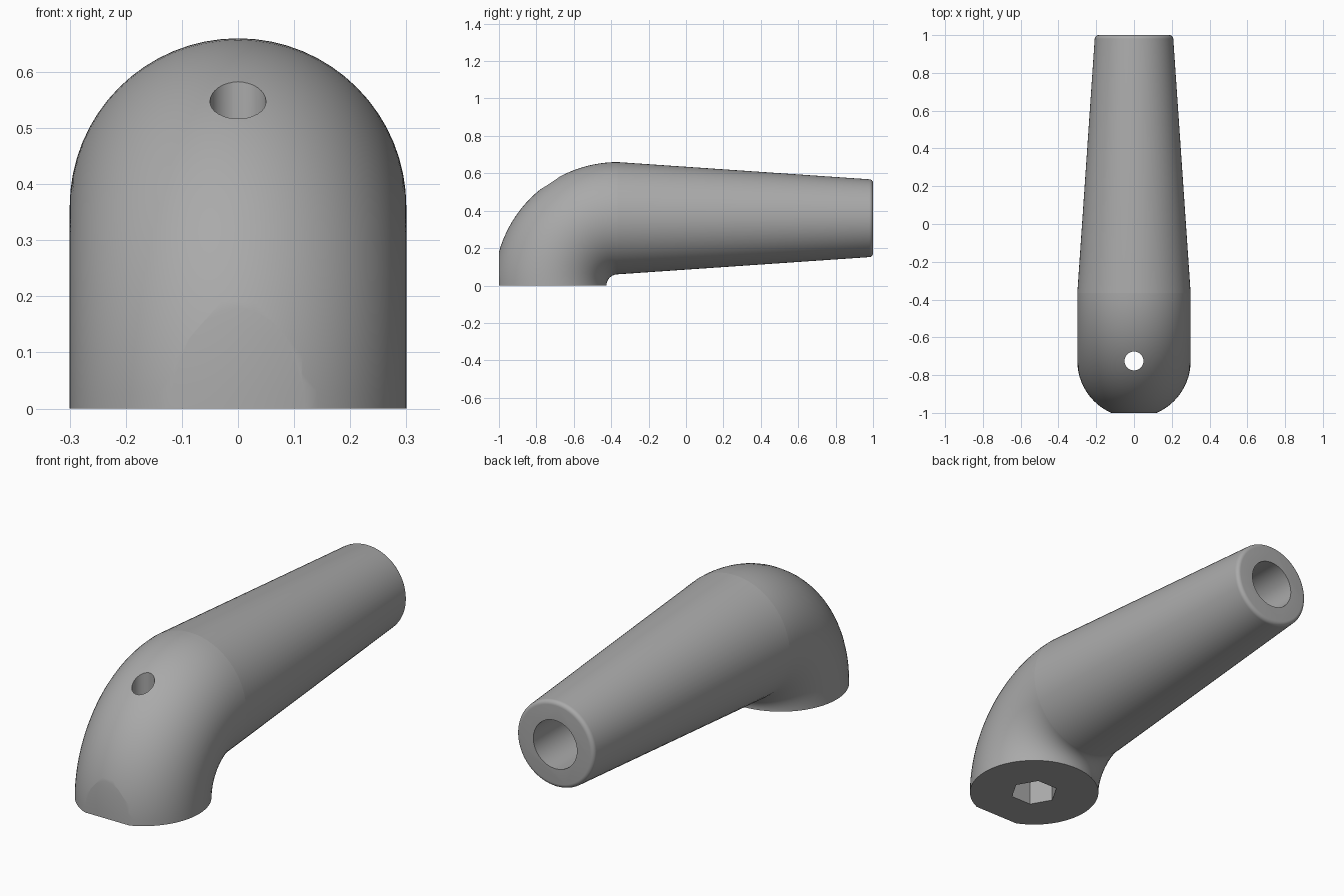
import bpy
import bmesh
from math import pi, sin, cos
from mathutils import Matrix, Vector

if "Cube" in bpy.data.objects:
    bpy.data.objects.remove(bpy.data.objects["Cube"])

SEGMENTS = 64
BEND_Y = -0.365     # centre of the bend, on the base plane
AXIS_Z = 0.36       # height of the handle axis
RADIUS = 0.3
HOLE_Y = BEND_Y - AXIS_Z

grey = bpy.data.materials.new("plain grey")
grey.use_nodes = True
color = (0.4, 0.4, 0.4, 1)
grey.diffuse_color = color
grey.node_tree.nodes["Principled BSDF"].inputs["Base Color"].default_value = color


def make_object(name, bm):
    bmesh.ops.recalc_face_normals(bm, faces=bm.faces)
    mesh = bpy.data.meshes.new(name)
    bm.to_mesh(mesh)
    bm.free()
    mesh.materials.append(grey)
    obj = bpy.data.objects.new(name, mesh)
    bpy.context.collection.objects.link(obj)
    return obj


def loft(name, rings):
    """Skin circles given as (centre, radius, outward direction in the yz plane)."""
    bm = bmesh.new()
    loops = []
    for centre, radius, out in rings:
        loop = []
        for i in range(SEGMENTS):
            a = 2 * pi * i / SEGMENTS
            offset = Vector((1, 0, 0)) * cos(a) + out * sin(a)
            loop.append(bm.verts.new(centre + offset * radius))
        loops.append(loop)
    for low, high in zip(loops, loops[1:]):
        for i in range(SEGMENTS):
            j = (i + 1) % SEGMENTS
            bm.faces.new((low[i], low[j], high[j], high[i]))
    bm.faces.new(loops[0])
    bm.faces.new(loops[-1])
    return make_object(name, bm)


def prism(name, sides, radius, start, end, matrix):
    """Cutter running along the local z axis."""
    bm = bmesh.new()
    place = matrix @ Matrix.Translation((0, 0, (start + end) / 2))
    bmesh.ops.create_cone(bm, cap_ends=True, segments=sides, radius1=radius,
                          radius2=radius, depth=end - start, matrix=place)
    return make_object(name, bm)


def cut(obj, cutter):
    cutter.hide_render = True
    mod = obj.modifiers.new("cut", 'BOOLEAN')
    mod.operation = 'DIFFERENCE'
    mod.solver = 'EXACT'
    mod.object = cutter
    bpy.context.view_layer.objects.active = obj
    bpy.ops.object.modifier_apply(modifier=mod.name)
    bpy.data.objects.remove(cutter)


# Elbow: quarter bend from the base up to the handle
bend = []
for i in range(33):
    a = pi / 2 * i / 32
    out = Vector((0, -cos(a), sin(a)))
    bend.append((Vector((0, BEND_Y, 0)) + out * AXIS_Z, RADIUS, out))
elbow = loft("elbow", bend)

# Flat on the front of the elbow
bm = bmesh.new()
bmesh.ops.create_cube(bm, size=1, matrix=Matrix.Translation((0, -1.5, 0.3)))
cut(elbow, make_object("flat_cutter", bm))

# Hexagonal socket in the base and round hole through to the top
upright = Matrix.Translation((0, HOLE_Y, 0))
cut(elbow, prism("hole_cutter", 32, 0.05, -0.1, 0.9, upright))
socket = Matrix.Translation((0, HOLE_Y, 0)) @ Matrix.Rotation(pi / 2, 4, 'Z')
hexagon = prism("socket_cutter", 6, 0.11, -0.1, 0.2, socket)
cut(elbow, hexagon)

# Tapered handle with a rounded rim
up = Vector((0, 0, 1))
profile = [(BEND_Y, RADIUS)]
fillet, tip = 0.02, 0.208
for i in range(7):
    a = pi / 2 * i / 6
    profile.append((1 - fillet + fillet * sin(a), tip - fillet + fillet * cos(a)))
handle = loft("handle", [(Vector((0, y, AXIS_Z)), r, up) for y, r in profile])

# Bore in the end of the handle
along = Matrix.Translation((0, 0, AXIS_Z)) @ Matrix.Rotation(-pi / 2, 4, 'X')
cut(handle, prism("bore_cutter", 32, 0.117, 0.0, 1.1, along))

# Smooth the round surfaces, keep the edges sharp
for obj in (elbow, handle):
    bpy.ops.object.select_all(action='DESELECT')
    obj.select_set(True)
    bpy.context.view_layer.objects.active = obj
    bpy.ops.object.shade_smooth_by_angle(angle=pi / 6)
